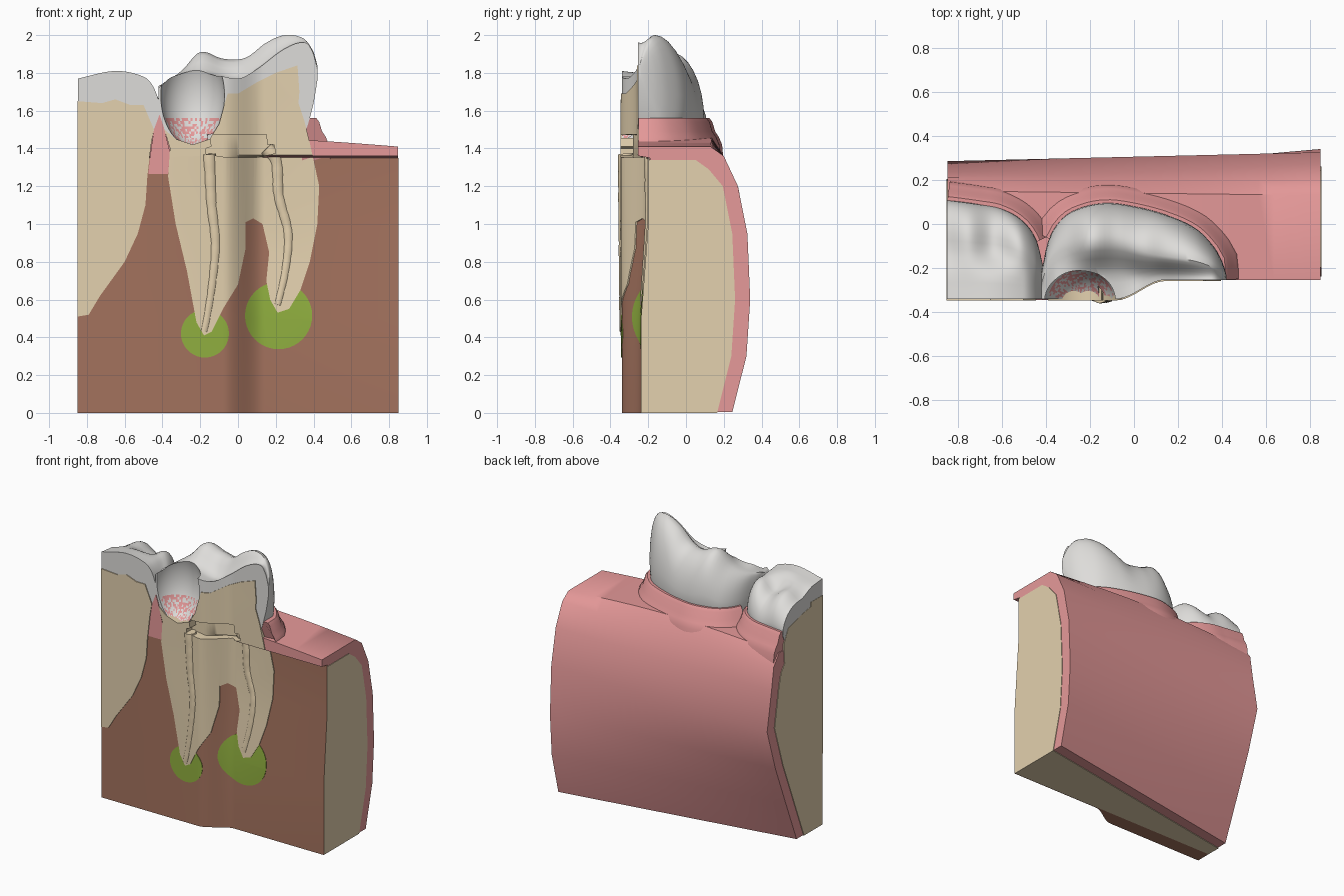
import bpy, bmesh, math, random
from mathutils import Vector

if "Cube" in bpy.data.objects:
    bpy.data.objects.remove(bpy.data.objects["Cube"])


def material(name, rgb):
    m = bpy.data.materials.new(name)
    m.use_nodes = True
    m.diffuse_color = (*rgb, 1)
    m.node_tree.nodes["Principled BSDF"].inputs["Base Color"].default_value = (*rgb, 1)
    return m


GUM = material("gum pink", (.79, .32, .32))
BROWN = material("bone brown", (.37, .17, .112))
TAN = material("dentin tan", (.77, .635, .425))
ENAMEL = material("enamel white", (.73, .72, .70))
PULP = material("canal cream", (.77, .63, .42))
GREEN = material("abscess green", (.28, .43, .05))


def spline(pts):
    """Smooth function through (x, value) points."""
    def slope(i):
        a, b = pts[max(i - 1, 0)], pts[min(i + 1, len(pts) - 1)]
        return (b[1] - a[1]) / (b[0] - a[0])

    def f(x):
        x = min(max(x, pts[0][0]), pts[-1][0])
        i = next(k for k in range(len(pts) - 1) if x <= pts[k + 1][0])
        (x0, y0), (x1, y1) = pts[i], pts[i + 1]
        h = x1 - x0
        t = (x - x0) / h
        return (y0 * (1 + 2 * t) * (1 - t) ** 2 + slope(i) * h * t * (1 - t) ** 2
                + y1 * t * t * (3 - 2 * t) + slope(i + 1) * h * t * t * (t - 1))
    return f


def edge_y(z):
    """Depth of the shallow half of the cut: leans back, then steps out under the crown."""
    if z > 1.36:
        return -.253
    return -.238 + .038 * min(max((z - .5) / .5, 0), 1)


def cut_y(x, z):
    """Depth of the front cut, blending from the deep half to the shallow half."""
    t = min(max((x + .08) / .22, 0), 1)
    return -.34 + (edge_y(z) + .34) * t * t * (3 - 2 * t)


def finish(name, bm, mats, angle=35):
    bmesh.ops.recalc_face_normals(bm, faces=bm.faces)
    me = bpy.data.meshes.new(name)
    bm.to_mesh(me)
    bm.free()
    for m in mats:
        me.materials.append(m)
    me.shade_smooth()
    me.set_sharp_from_angle(angle=math.radians(angle))
    ob = bpy.data.objects.new(name, me)
    bpy.context.collection.objects.link(ob)
    return ob


def loft(name, sections, mat, angle=35):
    """Skin closed sections and cap both ends."""
    bm = bmesh.new()
    rows = [[bm.verts.new(p) for p in s] for s in sections]
    n = len(rows[0])
    for a, b in zip(rows, rows[1:]):
        for i in range(n):
            j = (i + 1) % n
            bm.faces.new((a[i], a[j], b[j], b[i]))
    bm.faces.new(rows[0])
    bm.faces.new(rows[-1])
    return finish(name, bm, [mat], angle)


def plate(name, pts, mat, proud, depth=None):
    """Flat (x, z) outline, thickened and bent to follow the front cut."""
    bm = bmesh.new()
    bm.faces.new([bm.verts.new((x, 0, z)) for x, z in pts])
    cuts = [((-.08 + .22 * i / 12, 0, 0), (1, 0, 0)) for i in range(13)]
    cuts += [((0, 0, z), (0, 0, 1)) for z in (.5, 1, 1.355, 1.365)]
    for co, no in cuts:
        bmesh.ops.bisect_plane(bm, geom=bm.verts[:] + bm.edges[:] + bm.faces[:],
                               plane_co=co, plane_no=no)
    ext = bmesh.ops.extrude_face_region(bm, geom=bm.faces[:], use_keep_orig=True)
    rear = {v for v in ext["geom"] if isinstance(v, bmesh.types.BMVert)}
    for v in bm.verts:
        v.co.y = cut_y(v.co.x, v.co.z) - proud
        if v in rear:
            v.co.y = edge_y(v.co.z) + .006 if depth is None else v.co.y + depth
    return finish(name, bm, [mat])


def carve(ob, cutter, angle=35):
    """Subtract the cutter, then drop it."""
    mod = ob.modifiers.new("carve", "BOOLEAN")
    mod.operation, mod.object, mod.solver = "DIFFERENCE", cutter, "EXACT"
    cutter.hide_render = True
    bpy.context.view_layer.update()
    me = bpy.data.meshes.new_from_object(ob.evaluated_get(bpy.context.evaluated_depsgraph_get()))
    ob.modifiers.clear()
    ob.data = me
    me.shade_smooth()
    me.set_sharp_from_angle(angle=math.radians(angle))
    bpy.data.objects.remove(cutter)


# Jaw: gum outside, bone inside, sections blended from right end to left end
END_A = [(-.05, 0), (.07, .3), (.19, .6), (.285, .9), (.235, 1.18), (.21, 1.34), (.15, 1.42)]
END_B = [(.245, 0), (.32, .3), (.34, .6), (.325, .95), (.275, 1.2), (.2, 1.36), (.13, 1.41)]


def jaw_section(x, t, skin):
    pts = [(a[0] + (b[0] - a[0]) * t, a[1] + (b[1] - a[1]) * t) for a, b in zip(END_A, END_B)]
    if skin:
        pts[0] = (pts[0][0], .004)
        top = pts[-1][1] + .04 * math.sin(math.pi * t)
        pts[-1] = (pts[-1][0], top)
        front = [(-.253, top), (-.253, 1.36), (-.19, 1.35), (-.19, .004)]
    else:
        pts = [(y - .08, z - (.07 if z > 1.3 else 0)) for y, z in pts]
        front = [(edge_y(z) + .006, z) for z in (pts[-1][1], 1, .5, 0)]
        front[0] = (-.194, pts[-1][1])
    return [Vector((x, y, z)) for y, z in pts + front]


jaw = {}
for name, mat, half, skin in (("gum", GUM, .846, True), ("jaw_bone", TAN, .85, False)):
    jaw[name] = loft(name, [jaw_section(-half + 2 * half * i / 24, i / 24, skin) for i in range(25)], mat, 40)

# Brown cut bone on the front, with tan ends
bone_face = plate("bone_cut_face", [(-.85, 0), (.85, 0), (.85, 1.35), (-.85, 1.35)], BROWN, 0)
bone_face.data.materials.append(TAN)
for p in bone_face.data.polygons:
    if abs(p.normal.x) > .95:
        p.material_index = 1


# Crowns: sections across the tooth, rounded back, ridge, then slope to the cut
def crown(name, back, ridge, front, base):
    x0, x1 = back[0][0], back[-1][0]
    fb, fr, ff, fz = spline(back), spline(ridge), spline(front), spline(base)
    sections = []
    for i in range(49):
        u = i / 48
        x = x0 + (x1 - x0) * (u + .5 - .5 * math.cos(math.pi * u)) / 2
        yf, yb, top, edge, low = cut_y(x, 2), fb(x), fr(x), ff(x), fz(x)
        deep = (-.253 - yf) / .087
        yr = yf + (.36 + .23 * deep) * (yb - yf)
        mid = low + .32 * (top - low)
        pts = [(yf, low), (yb - .15 * (yb - yf), low), (yb - .04 * (yb - yf), (low + mid) / 2)]
        for k in range(9):
            a = math.pi / 2 * k / 8
            pts.append((yr + (yb - yr) * math.cos(a), mid + (top - mid) * math.sin(a)))
        for k in range(1, 8):
            t = k / 7
            s = min(1, (1 + .6 * deep) * t)
            dip = .01 * math.sin(math.pi * t)
            pts.append((yr + (yf - yr) * t, top + (edge - top) * s * s * (3 - 2 * s) - dip))
        sections.append([Vector((x, y, z)) for y, z in pts])
    return loft(name, sections, ENAMEL, 50)


MOLAR_BACK = [(-.42, -.22), (-.39, -.08), (-.33, .02), (-.25, .07), (-.13, .095), (0, .08),
              (.15, .04), (.28, -.02), (.36, -.1), (.4, -.17), (.42, -.235)]
SIDE_BACK = [(-.848, .11), (-.7, .09), (-.6, .07), (-.5, .01), (-.44, -.08), (-.41, -.2)]
molar = crown("molar_crown", MOLAR_BACK,
              [(-.42, 1.73), (-.3, 1.81), (-.2, 1.91), (-.08, 1.875), (.04, 1.88), (.15, 1.96),
               (.25, 2.0), (.35, 1.98), (.4, 1.91), (.42, 1.84)],
              [(-.42, 1.72), (-.35, 1.79), (-.2, 1.81), (0, 1.77), (.1, 1.82), (.25, 1.93),
               (.36, 1.96), (.4, 1.9), (.42, 1.82)],
              [(-.42, 1.58), (-.39, 1.48), (-.25, 1.42), (.3, 1.42), (.36, 1.5), (.4, 1.64), (.42, 1.76)])
crown("side_tooth_crown", SIDE_BACK,
      [(-.848, 1.71), (-.75, 1.76), (-.64, 1.71), (-.52, 1.77), (-.45, 1.72), (-.41, 1.64)],
      [(-.848, 1.77), (-.65, 1.81), (-.5, 1.78), (-.45, 1.73), (-.41, 1.63)],
      [(-.848, 1.45), (-.5, 1.45), (-.44, 1.5), (-.41, 1.56)])

# Open cavity in the molar, its lower wall flecked with gum
bm = bmesh.new()
bmesh.ops.create_uvsphere(bm, u_segments=80, v_segments=48, radius=1)
for v in bm.verts:
    v.co = (-.24 + .17 * v.co.x, -.36 + .17 * v.co.y, 1.68 + .27 * v.co.z)
carve(molar, finish("cavity_cutter", bm, [ENAMEL]), 50)
molar.data.materials.append(GUM)
gum_slot = len(molar.data.materials) - 1
random.seed(3)
for p in molar.data.polygons:
    c = p.center
    if c.x < -.07 and -.336 < c.y < -.18 and c.z < 1.56 and p.normal.y < -.2 and random.random() < .5:
        p.material_index = gum_slot


# Gum collars around the tooth necks
def collar(name, path):
    profile = [(-.06, 1.28), (.09, 1.33), (.082, 1.42), (.065, 1.46), (.045, 1.49), (.03, 1.54),
               (.015, 1.56), (-.02, 1.56), (-.06, 1.5)]
    sections = []
    for i, p in enumerate(path):
        d = (path[min(i + 1, len(path) - 1)] - path[max(i - 1, 0)]).normalized()
        n = Vector((-d.y, d.x))
        row = [Vector((p.x + n.x * o, p.y + n.y * o, z)) for o, z in profile]
        for v in row:
            v.x = max(v.x, -.846)
            v.y = max(v.y, -.252 if v.z > 1.36 else -.19)
        sections.append(row)
    loft(name, sections, GUM, 45)


for name, pts, a, b in (("molar_collar", MOLAR_BACK, -.385, .395), ("side_collar", SIDE_BACK, -.846, -.44)):
    f = spline(pts)
    path = [Vector((a + (b - a) * i / 28, f(a + (b - a) * i / 28))) for i in range(29)]
    if b > 0:
        path += [Vector((b + .004, -.21)), Vector((b + .005, -.252))]
    collar(name, path)

# Cut dentin of both teeth
dentin = plate("molar_dentin", [
    (-.39, 1.5), (-.33, 1.45), (-.24, 1.42), (-.15, 1.45), (-.1, 1.53), (-.07, 1.64), (-.055, 1.69),
    (0, 1.69), (.1, 1.75), (.2, 1.8), (.315, 1.84), (.325, 1.7), (.32, 1.64), (.35, 1.55), (.38, 1.43),
    (.43, 1.2), (.42, 1), (.38, .8), (.33, .65), (.27, .55), (.21, .53), (.17, .6), (.15, .7), (.165, .85),
    (.13, 1), (.08, 1.03), (.04, 1.01), (.04, .87), (0, .68), (-.08, .55), (-.14, .43), (-.18, .41),
    (-.22, .48), (-.27, .75), (-.33, 1), (-.37, 1.25), (-.36, 1.4)], TAN, .006, .14)
plate("side_tooth_dentin", [
    (-.85, .51), (-.79, .52), (-.73, .62), (-.6, .8), (-.53, .95), (-.49, 1.1), (-.48, 1.25), (-.46, 1.42),
    (-.445, 1.5), (-.5, 1.63), (-.57, 1.63), (-.65, 1.66), (-.72, 1.64), (-.85, 1.65)], TAN, .006, .14)

# Dentin on the tooth's end section
loft("side_tooth_end_section", [[Vector((x, y, z)) for y, z in
     ((-.34, 1.2), (.08, 1.2), (.1, 1.46), (.05, 1.56), (-.1, 1.6), (-.34, 1.64))] for x in (-.85, -.84)], TAN)

# Pulp chamber hollow, cut wider and deeper in the bodies behind the dentin
CHAMBER = [(-.15, 1.47), (.15, 1.475), (.155, 1.42), (.19, 1.42), (.2, 1.375), (.1, 1.353), (-.06, 1.353),
           (-.17, 1.37), (-.17, 1.4), (-.14, 1.41)]
for body, depth, grow in ((dentin, .09, 1), (molar, .11, 1.08), (jaw["gum"], .11, 1.08)):
    outline = [(.015 + (x - .015) * grow, 1.41 + (z - 1.41) * grow) for x, z in CHAMBER]
    carve(body, plate("chamber_cutter", outline, TAN, .03, depth), 45)

# Root canals, sunk into the dentin
CANALS = {
    "mesial_canal": [(1.37, -.155), (1.3, -.15), (1.1, -.14), (.9, -.12), (.7, -.135), (.5, -.165), (.43, -.18)],
    "distal_canal": [(1.4, .15), (1.34, .2), (1.15, .215), (.95, .265), (.75, .25), (.57, .21)]}
for name, pts in CANALS.items():
    f = spline([(z, x) for z, x in reversed(pts)])
    cu = bpy.data.curves.new(name, "CURVE")
    cu.dimensions, cu.bevel_depth, cu.bevel_resolution, cu.use_fill_caps = "3D", 1, 3, True
    sp = cu.splines.new("POLY")
    sp.points.add(40)
    for i, p in enumerate(sp.points):
        t = i / 40
        z = pts[0][0] + (pts[-1][0] - pts[0][0]) * t
        p.radius = (.042 - .017 * t) * (.93 if i % 4 == 0 else 1)
        p.co = (f(z), cut_y(f(z), min(z, 1.35)) + .5 * p.radius, z, 1)
    sp.use_smooth = True
    cu.materials.append(PULP)
    bpy.context.collection.objects.link(bpy.data.objects.new(name, cu))

# Gum between the teeth
plate("gum_wedge", [(-.475, 1.265), (-.37, 1.265), (-.36, 1.38), (-.395, 1.52), (-.415, 1.58), (-.445, 1.5),
                    (-.46, 1.4)], GUM, .004, .12)

# Abscesses at the root tips
for name, cx, cz, r in (("mesial_abscess", -.175, .42, .127), ("distal_abscess", .215, .515, .178)):
    ring = [(cx + r * math.cos(math.tau * i / 40), cz + r * math.sin(math.tau * i / 40)) for i in range(40)]
    plate(name, ring, GREEN, .003, .008)
